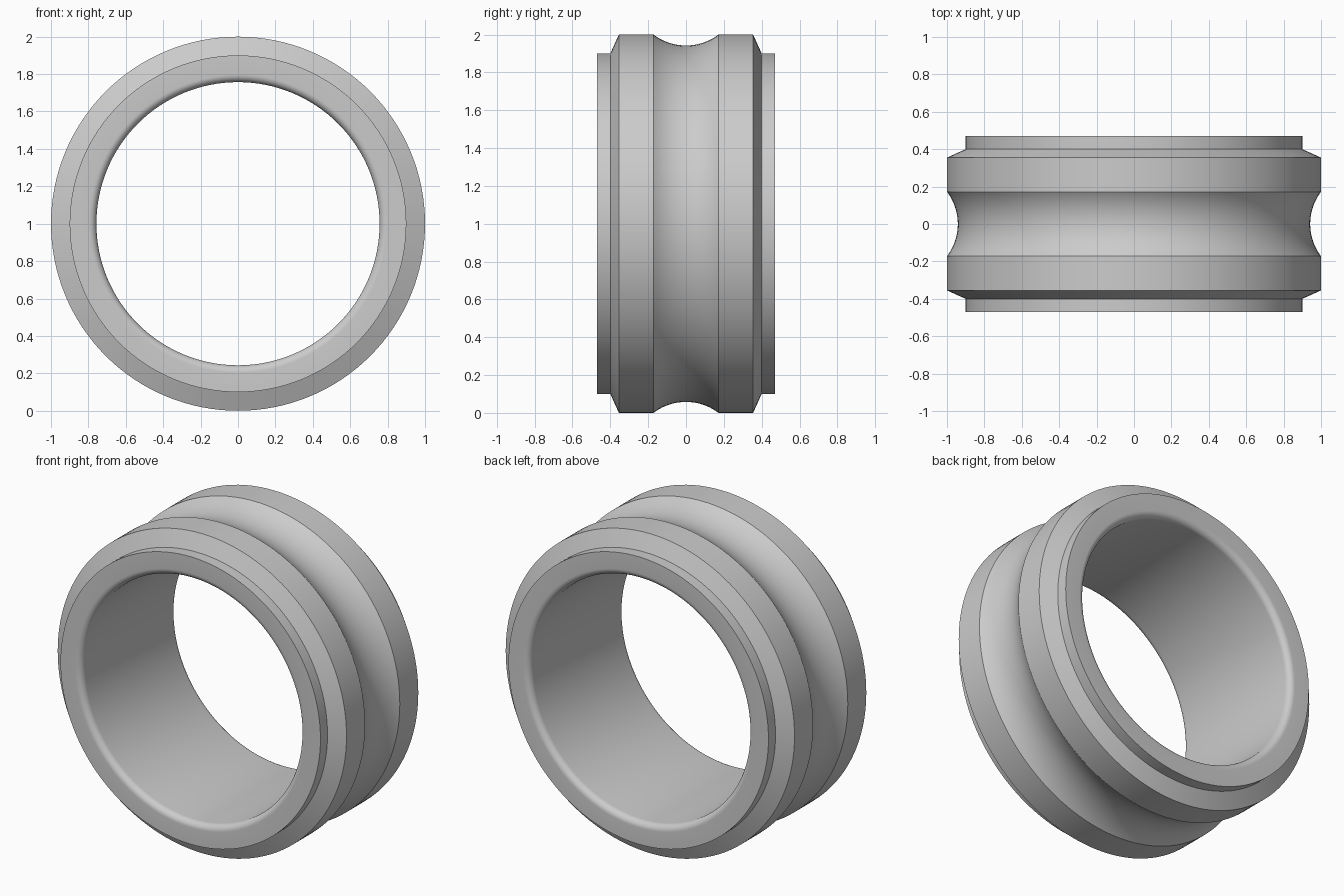
import bpy
import bmesh
from math import sin, cos, pi, asin, radians
from mathutils import Vector, Matrix

cube = bpy.data.objects.get("Cube")
if cube:
    bpy.data.objects.remove(cube, do_unlink=True)

SEGMENTS = 128
BORE, OUTER, SHOULDER = 0.757, 1.0, 0.9
HALF_WIDTH, FILLET = 0.47, 0.04
GROOVE_HALF, GROOVE_DEPTH = 0.172, 0.058


def arc(cr, cy, radius, start, end, steps):
    """Points (radius from axis, y) along an arc."""
    angles = [start + (end - start) * i / steps for i in range(steps + 1)]
    return [(cr + radius * cos(a), cy + radius * sin(a)) for a in angles]


# Half of the cross-section, from the groove floor round to the bore
groove_r = (GROOVE_HALF ** 2 + GROOVE_DEPTH ** 2) / (2 * GROOVE_DEPTH)
sweep = asin(GROOVE_HALF / groove_r)
half = arc(OUTER - GROOVE_DEPTH + groove_r, 0, groove_r, pi, pi - sweep, 10)
half += [(OUTER, 0.355), (SHOULDER, 0.4), (SHOULDER, HALF_WIDTH)]
half += arc(BORE + FILLET, HALF_WIDTH - FILLET, FILLET, pi / 2, pi, 8)

# Mirror it into a closed loop
profile = half + [(r, -y) for r, y in reversed(half[1:])]

# Revolve the section around the y axis
bm = bmesh.new()
verts = [bm.verts.new((r, y, 0)) for r, y in profile]
edges = [bm.edges.new((v, verts[i - 1])) for i, v in enumerate(verts)]
bmesh.ops.spin(bm, geom=verts + edges, cent=(0, 0, 0), axis=(0, 1, 0),
               angle=2 * pi, steps=SEGMENTS, use_merge=True)
bmesh.ops.remove_doubles(bm, verts=bm.verts, dist=0.00001)
bmesh.ops.recalc_face_normals(bm, faces=bm.faces)
bmesh.ops.transform(bm, matrix=Matrix.Translation(Vector((0, 0, OUTER))), verts=bm.verts)

mesh = bpy.data.meshes.new("grooved_ring")
bm.to_mesh(mesh)
bm.free()
ring = bpy.data.objects.new("grooved_ring", mesh)
bpy.context.collection.objects.link(ring)

# Smooth curves, crisp section corners
bpy.ops.object.select_all(action="DESELECT")
ring.select_set(True)
bpy.context.view_layer.objects.active = ring
bpy.ops.object.shade_smooth_by_angle(angle=radians(25))
